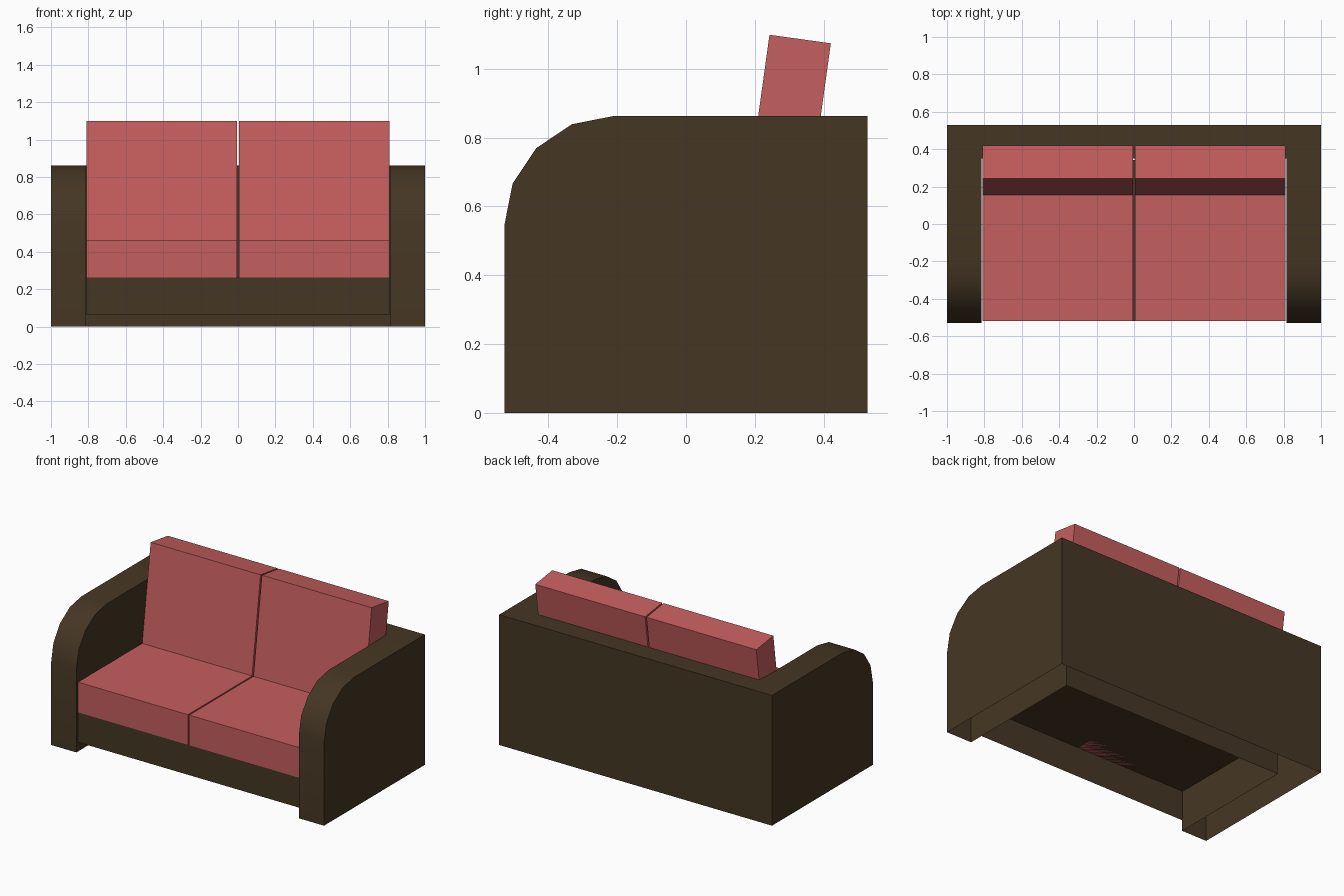
import bpy, bmesh, math
from mathutils import Matrix

if "Cube" in bpy.data.objects:
    bpy.data.objects.remove(bpy.data.objects["Cube"])


def material(name, rgb):
    m = bpy.data.materials.new(name)
    m.diffuse_color = (*rgb, 1)
    m.use_nodes = True
    m.node_tree.nodes["Principled BSDF"].inputs["Base Color"].default_value = m.diffuse_color
    return m


BROWN = material("dark brown frame", (0.060, 0.037, 0.017))
RED = material("red cushion", (0.56, 0.112, 0.112))


def finish(bm, name, mat):
    bmesh.ops.recalc_face_normals(bm, faces=bm.faces)
    me = bpy.data.meshes.new(name)
    bm.to_mesh(me)
    bm.free()
    me.materials.append(mat)
    ob = bpy.data.objects.new(name, me)
    bpy.context.collection.objects.link(ob)
    return ob


def box(name, mat, x, y, z, open_bottom=False):
    bm = bmesh.new()
    bmesh.ops.create_cube(bm, size=1)
    for v in bm.verts:
        for i, (lo, hi) in enumerate((x, y, z)):
            v.co[i] = lo if v.co[i] < 0 else hi
    ob_faces = [f for f in bm.faces if f.normal.z < -0.5]
    if open_bottom:
        bmesh.ops.delete(bm, geom=ob_faces, context='FACES_ONLY')
    return finish(bm, name, mat)


# Frame shell: two arms with rounded fronts joined by the back, open underneath
D, H, R, BACK = 0.528, 0.863, 0.318, 0.35
arc = [(-D + R - R * math.cos(math.radians(a)), H - R + R * math.sin(math.radians(a)))
       for a in (0, 22.5, 45, 67.5, 90)]
profile = [(-D, 0)] + arc + [(BACK, H), (D, H), (D, 0), (BACK, 0)]
bm = bmesh.new()
cols = [[bm.verts.new((x, y, z)) for y, z in profile] for x in (-1, -0.815, 0.815, 1)]
n = len(profile)
for a, b in ((0, 1), (2, 3)):                       # arm fronts, tops and backs
    for i in range(n - 2):
        bm.faces.new((cols[a][i], cols[a][i + 1], cols[b][i + 1], cols[b][i]))
for i, j in ((n - 1, n - 4), (n - 4, n - 3), (n - 3, n - 2)):   # back rest
    bm.faces.new((cols[1][i], cols[1][j], cols[2][j], cols[2][i]))
for c in (0, 3):                                    # outer sides
    bm.faces.new(cols[c])
for c in (1, 2):                                    # inner sides of the arms
    bm.faces.new(cols[c][:n - 3] + [cols[c][n - 1]])
frame = finish(bm, "sofa_frame", BROWN)
bpy.context.view_layer.objects.active = frame
frame.select_set(True)
bpy.ops.object.shade_smooth_by_angle(angle=math.radians(30))

# Seat base, raised off the floor and open underneath
box("seat_base", BROWN, (-0.81, 0.81), (-0.518, 0.342), (0.065, 0.263), True)

# Seat cushions and leaning back cushions, one of each per side
for side, (x0, x1) in (("left", (-0.81, -0.005)), ("right", (0.005, 0.81))):
    box("seat_cushion_" + side, RED, (x0, x1), (-0.518, 0.342), (0.263, 0.463))
    back = box("back_cushion_" + side, RED, (x0, x1), (0, 0.18), (0, 0.645))
    lean = Matrix.Rotation(math.radians(-7.9), 4, 'X')
    back.data.transform(Matrix.Translation((0, 0.154, 0.46)) @ lean)
